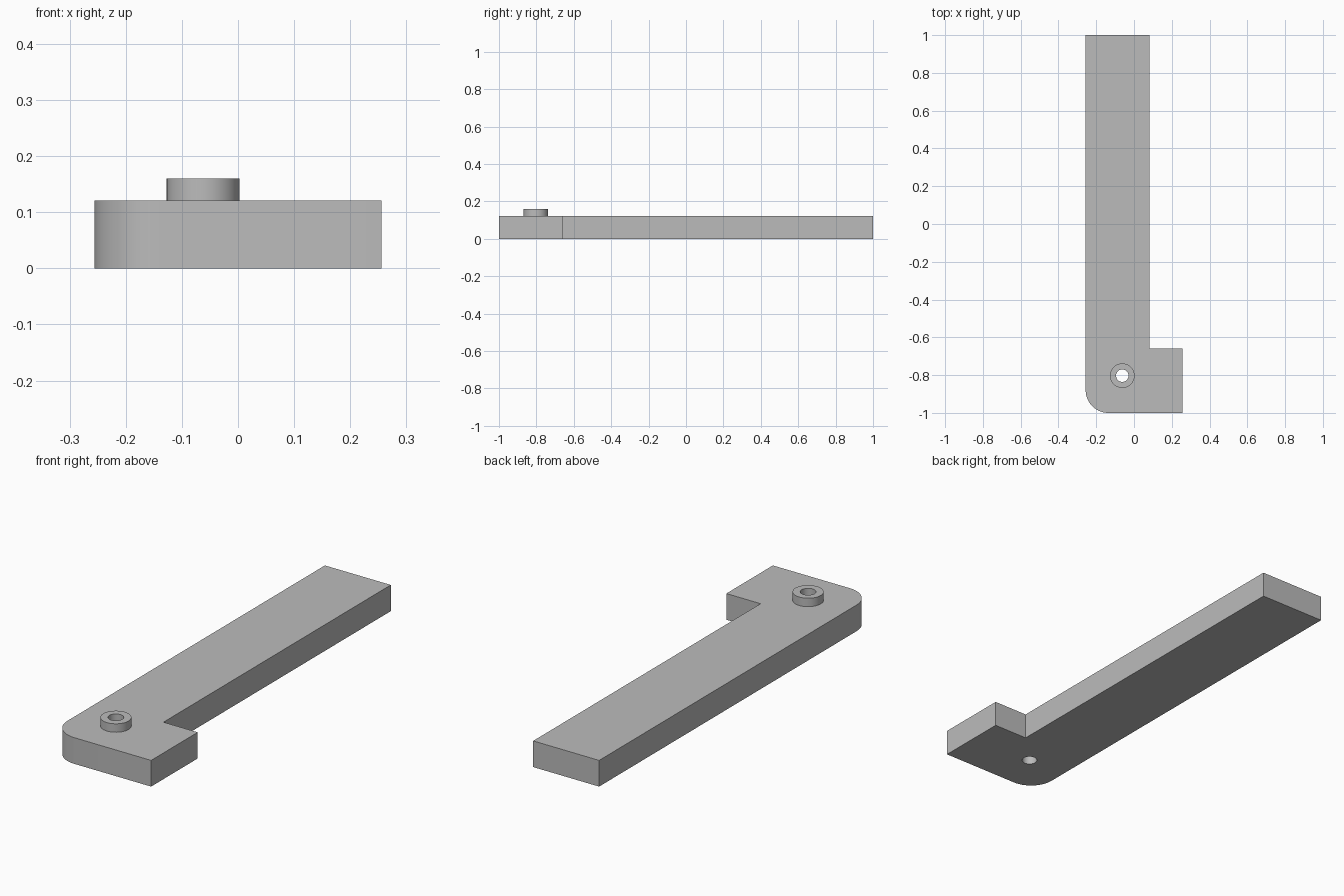
import bpy
import bmesh
from math import cos, sin, pi, radians

cube = bpy.data.objects.get("Cube")
if cube:
    bpy.data.objects.remove(cube, do_unlink=True)

THICK, BOSS_TOP = 0.121, 0.16
HOLE_X, HOLE_Y = -0.062, -0.803
HOLE_R, BOSS_R, CORNER_R = 0.033, 0.065, 0.12
LEFT, RIGHT, STEM, FOOT = -0.256, 0.256, 0.081, -0.66
SIDES = 48

grey = bpy.data.materials.new("plain grey")
grey.use_nodes = True
grey.diffuse_color = (0.5, 0.5, 0.5, 1)
shader = next(n for n in grey.node_tree.nodes if n.type == "BSDF_PRINCIPLED")
shader.inputs["Base Color"].default_value = grey.diffuse_color


def make_object(name, bm):
    bmesh.ops.recalc_face_normals(bm, faces=bm.faces)
    mesh = bpy.data.meshes.new(name)
    bm.to_mesh(mesh)
    bm.free()
    mesh.materials.append(grey)
    obj = bpy.data.objects.new(name, mesh)
    bpy.context.collection.objects.link(obj)
    return obj


def arc(cx, cy, r, start, end, steps):
    angles = [start + (end - start) * i / steps for i in range(steps + 1)]
    return [(cx + r * cos(a), cy + r * sin(a)) for a in angles]


def prism(name, outline, z0, z1):
    bm = bmesh.new()
    base = bm.faces.new([bm.verts.new((x, y, z0)) for x, y in outline])
    result = bmesh.ops.extrude_face_region(bm, geom=[base], use_keep_orig=True)
    top = [v for v in result["geom"] if isinstance(v, bmesh.types.BMVert)]
    bmesh.ops.translate(bm, verts=top, vec=(0, 0, z1 - z0))
    return make_object(name, bm)


def shade(obj):
    bpy.ops.object.select_all(action="DESELECT")
    obj.select_set(True)
    bpy.context.view_layer.objects.active = obj
    bpy.ops.object.shade_smooth_by_angle(angle=radians(30))


# L-shaped bar with one rounded corner
outline = arc(LEFT + CORNER_R, -1 + CORNER_R, CORNER_R, pi, 1.5 * pi, 14)
outline += [(RIGHT, -1), (RIGHT, FOOT), (STEM, FOOT), (STEM, 1), (LEFT, 1)]
bar = prism("bar", outline, 0, THICK)

# Round hole through the bar
circle = arc(HOLE_X, HOLE_Y, HOLE_R, 0, 2 * pi, SIDES)[:-1]
cutter = prism("hole_cutter", circle, -0.1, 0.3)
cutter.hide_render = True
cut = bar.modifiers.new("hole", "BOOLEAN")
cut.operation = "DIFFERENCE"
cut.solver = "EXACT"
cut.object = cutter
bpy.context.view_layer.objects.active = bar
bpy.ops.object.modifier_apply(modifier=cut.name)
bpy.data.objects.remove(cutter, do_unlink=True)
shade(bar)

# Raised ring around the hole, open where it meets the bar
bm = bmesh.new()
profile = [(BOSS_R, THICK), (BOSS_R, BOSS_TOP), (HOLE_R, BOSS_TOP), (HOLE_R, THICK)]
rings = [[bm.verts.new((x, y, z)) for x, y in arc(HOLE_X, HOLE_Y, r, 0, 2 * pi, SIDES)[:-1]]
         for r, z in profile]
for low, high in zip(rings, rings[1:]):
    for i in range(SIDES):
        j = (i + 1) % SIDES
        bm.faces.new((low[i], low[j], high[j], high[i]))
shade(make_object("boss_ring", bm))
